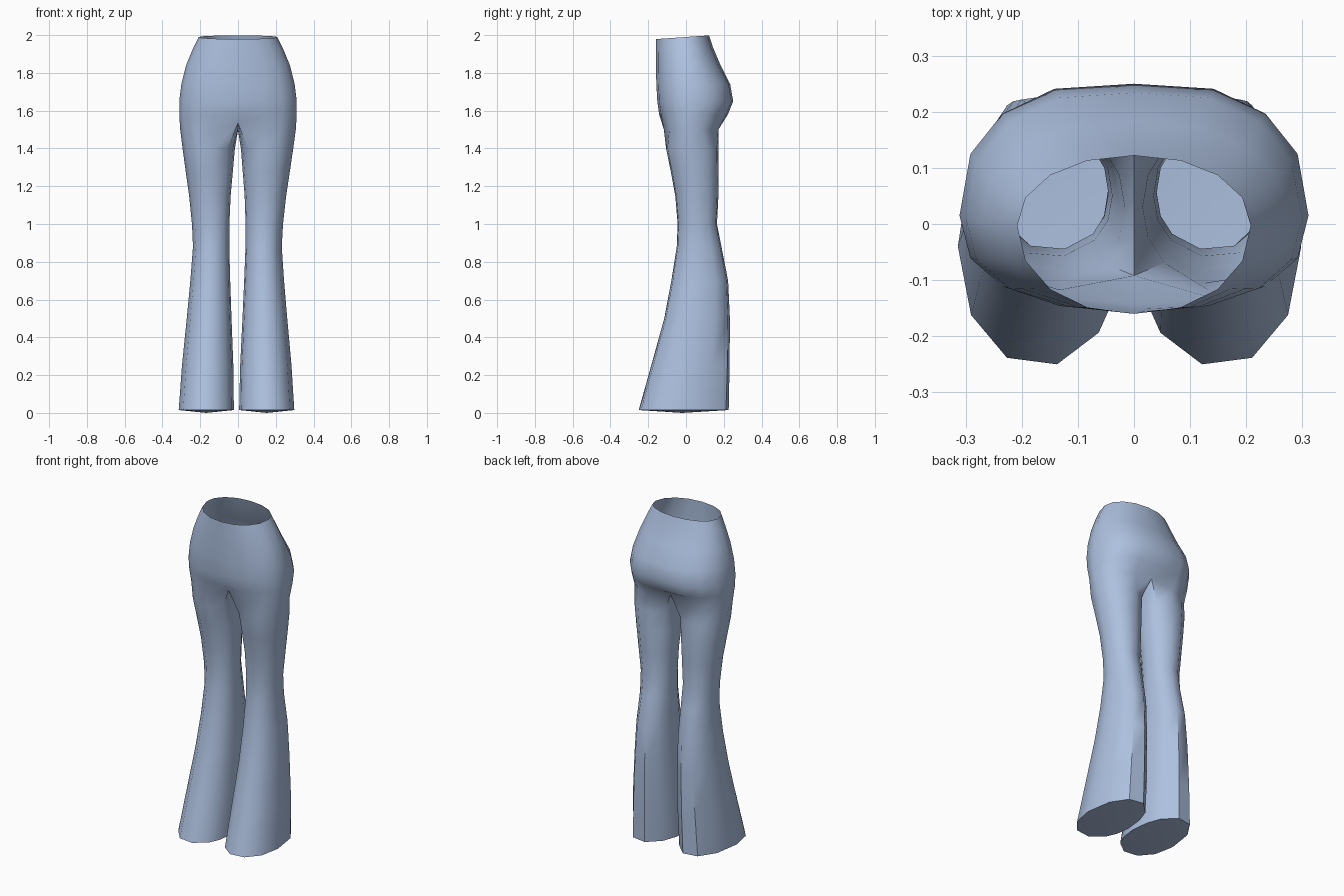
import bpy
import bmesh
from math import cos, sin, radians, copysign

cube = bpy.data.objects.get("Cube")
if cube:
    bpy.data.objects.remove(cube)

ARC = 8      # segments from centre front round the outside to centre back
INNER = 3    # extra points on the inside of each leg


def oval(deg, centre, rx, mid, front, back, power):
    """Point on a rounded oval whose front and back depths differ."""
    c, s = cos(radians(deg)), sin(radians(deg))
    px = copysign(abs(c) ** (2 / power), c)
    py = copysign(abs(s) ** (2 / power), s)
    return centre + rx * px, mid + py * ((back - mid) if s > 0 else (mid - front))


# Hips from waist to crotch: height, half width, front, widest y, back, roundness, tilt
HIPS = [
    (1.99, .208, -.16, -.003, .122, 2.1, .07),
    (1.93, .238, -.16, 0, .142, 2.15, .05),
    (1.84, .275, -.159, .005, .183, 2.2, 0),
    (1.74, .300, -.157, .01, .24, 2.35, 0),
    (1.65, .311, -.152, .015, .256, 2.45, 0),
    (1.58, .311, -.142, .015, .228, 2.4, 0),
    (1.50, .306, -.127, .02, .182, 2.3, 0),
]
# Legs from thigh to hem: height, inner x, outer x, front, widest y, back
LEGS = [
    (1.40, .016, .293, -.108, .03, .174),
    (1.28, .026, .276, -.083, .04, .175),
    (1.15, .037, .257, -.059, .05, .174),
    (1.00, .043, .241, -.046, .055, .166),
    (0.88, .043, .235, -.051, .06, .190),
    (0.70, .037, .248, -.080, .06, .226),
    (0.50, .029, .266, -.118, .04, .236),
    (0.25, .018, .290, -.188, .01, .235),
    (0.015, .014, .306, -.254, -.04, .231),
]

bm = bmesh.new()


def vert(x, y, z):
    # the legs lean very slightly to one side toward the hem
    return bm.verts.new((x - .008 * max(0, 1 - z / 1.5), y, z))


def face(verts, side):
    bm.faces.new(verts if side > 0 else verts[::-1])


def bridge(upper, lower, side, closed):
    n = len(upper)
    for i in range(n if closed else n - 1):
        j = (i + 1) % n
        face([lower[i], lower[j], upper[j], upper[i]], side)


# Centre seam points are shared by both halves
seam_top = []
for z, half, front, mid, back, power, tilt in HIPS[:-1]:
    seam_top.append((vert(0, front, z + tilt * front),
                     vert(0, back - (.006 if z < 1.8 else 0), z + tilt * back)))
seam_top.append((vert(0, -.092, 1.535), vert(0, .15, 1.53)))
gusset = [vert(0, y, z) for y, z in ((.105, 1.505), (.04, 1.495), (-.03, 1.503))]

for side in (1, -1):
    # Hip half
    rings = []
    for (z, half, front, mid, back, power, tilt), (f, b) in zip(HIPS, seam_top):
        ring = [f]
        for k in range(1, ARC):
            x, y = oval(-90 + 180 * k / ARC, 0, half, mid, front, back, power)
            ring.append(vert(side * x, y, z + tilt * y))
        rings.append(ring + [b])
    for a, b in zip(rings, rings[1:]):
        bridge(a, b, side, False)

    # Leg tube hanging from the crotch ring
    previous = rings[-1] + gusset
    count = ARC + 1 + INNER
    for z, inner, outer, front, mid, back in LEGS:
        ring = []
        for k in range(count):
            deg = -135 + 270 * k / ARC if k <= ARC else 135 + 22.5 * (k - ARC)
            x, y = oval(deg, (inner + outer) / 2, (outer - inner) / 2,
                        mid, front, back, 2.1)
            ring.append(vert(side * x, y, z))
        bridge(previous, ring, side, True)
        previous = ring

    # Slightly domed cap closing the hem
    tip = vert(side * .16, -.02, 0)
    for i in range(count):
        face([tip, previous[(i + 1) % count], previous[i]], side)

bmesh.ops.recalc_face_normals(bm, faces=bm.faces)
mesh = bpy.data.meshes.new("flared_trousers")
bm.to_mesh(mesh)
bm.free()

# Cloth colour
colour = (.42, .53, .74, 1)
cloth = bpy.data.materials.new("pale_blue_cloth")
cloth.use_nodes = True
cloth.diffuse_color = colour
cloth.node_tree.nodes["Principled BSDF"].inputs["Base Color"].default_value = colour
mesh.materials.append(cloth)

trousers = bpy.data.objects.new("flared_trousers", mesh)
bpy.context.collection.objects.link(trousers)
bpy.ops.object.select_all(action='DESELECT')
trousers.select_set(True)
bpy.context.view_layer.objects.active = trousers
bpy.ops.object.shade_smooth_by_angle(angle=radians(45))
